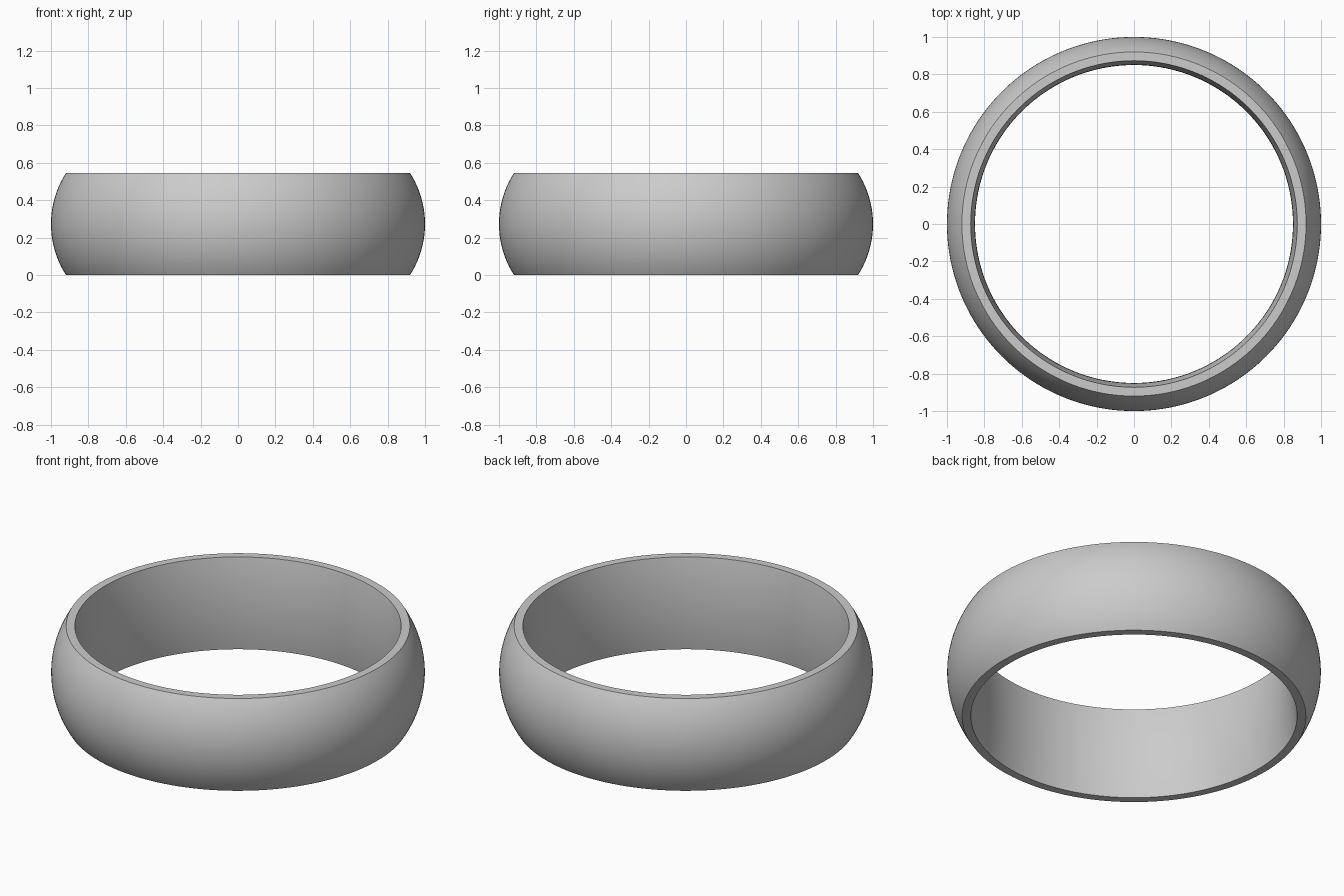
import bpy, bmesh, math

if "Cube" in bpy.data.objects:
    bpy.data.objects.remove(bpy.data.objects["Cube"])

HEIGHT = 0.545
MID = HEIGHT / 2
SEGMENTS = 160


def arc(r_mid, r_edge, steps):
    """Circular arc profile, bottom to top, bulging from r_edge to r_mid."""
    sag = abs(r_mid - r_edge)
    radius = (MID ** 2 + sag ** 2) / (2 * sag)
    half = math.asin(MID / radius)
    sign = 1 if r_mid > r_edge else -1
    pts = []
    for i in range(steps + 1):
        a = -half + 2 * half * i / steps
        pts.append((r_mid - sign * radius * (1 - math.cos(a)), MID + radius * math.sin(a)))
    return pts


# Cross-section: domed outside, flat rims, gently domed comfort-fit inside
profile = arc(1.0, 0.92, 24) + arc(0.85, 0.873, 16)[::-1]

# Revolve the cross-section around z
bm = bmesh.new()
rings = []
for s in range(SEGMENTS):
    a = 2 * math.pi * s / SEGMENTS
    rings.append([bm.verts.new((r * math.cos(a), r * math.sin(a), z)) for r, z in profile])
n = len(profile)
for s in range(SEGMENTS):
    p, q = rings[s], rings[(s + 1) % SEGMENTS]
    for i in range(n):
        j = (i + 1) % n
        bm.faces.new((p[i], q[i], q[j], p[j]))
bmesh.ops.recalc_face_normals(bm, faces=bm.faces)

mesh = bpy.data.meshes.new("ring_band")
bm.to_mesh(mesh)
bm.free()
band = bpy.data.objects.new("ring_band", mesh)
bpy.context.collection.objects.link(band)

# Smooth surfaces with crisp rim edges
bpy.context.view_layer.objects.active = band
band.select_set(True)
bpy.ops.object.shade_smooth_by_angle(angle=math.radians(30))
